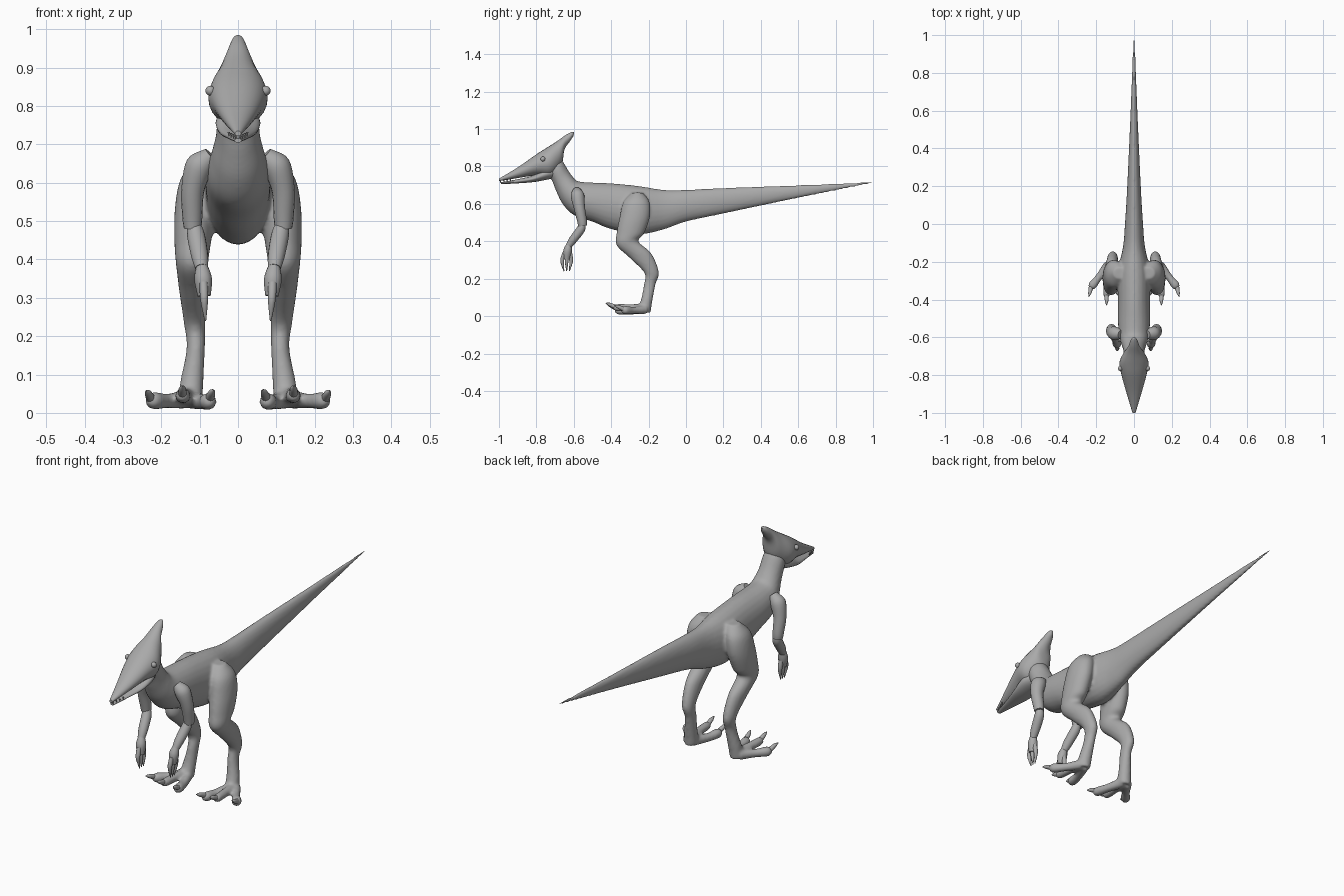
import bpy, bmesh, math
from mathutils import Vector

if "Cube" in bpy.data.objects:
    bpy.data.objects.remove(bpy.data.objects["Cube"])

grey = bpy.data.materials.new("matte grey skin")
grey.use_nodes = True
grey.diffuse_color = (.4, .4, .4, 1)
grey.node_tree.nodes["Principled BSDF"].inputs["Base Color"].default_value = (.4, .4, .4, 1)


def spans(rows):
    """Rows of (x, half width, y and z of one edge, y and z of the other) to rings."""
    rings = []
    for x, w, y1, z1, y2, z2 in rows:
        p, q = Vector((x, y1, z1)), Vector((x, y2, z2))
        rings.append(((p + q) / 2, (p - q) / 2, Vector((w, 0, 0))))
    return rings


def tube(rows):
    """Rows of (x, y, z, radius) to round rings across the path."""
    pts = [Vector(r[:3]) for r in rows]
    rings = []
    for i, row in enumerate(rows):
        t = (pts[min(i + 1, len(pts) - 1)] - pts[max(i - 1, 0)]).normalized()
        side = Vector((1, 0, 0))
        side = (side - t * side.dot(t)).normalized()
        rings.append((pts[i], t.cross(side) * row[3], side * row[3]))
    return rings


def blend(a, b, c, d, t):
    """Smooth curve from b to c."""
    return b + (c - a) * (t / 2) + (a * 2 - b * 5 + c * 4 - d) * (t * t / 2) \
        + (b * 3 - a - c * 3 + d) * (t ** 3 / 2)


def loft(bm, rings, mirror=False, sides=24, steps=5):
    """Closed skin through the rings, with smooth steps in between."""
    n = len(rings)
    fine = []
    for i in range(n - 1):
        four = [rings[max(0, min(n - 1, i + k))] for k in (-1, 0, 1, 2)]
        for s in range(steps):
            fine.append([blend(*(r[k] for r in four), s / steps) for k in range(3)])
    fine.append(rings[-1])
    for sign in ((1, -1) if mirror else (1,)):
        loops = []
        for c, a, b in fine:
            loop = []
            for k in range(sides):
                ang = math.tau * k / sides
                v = c + a * math.cos(ang) + b * math.sin(ang)
                loop.append(bm.verts.new((v.x * sign, v.y, v.z)))
            loops.append(loop)
        for lo, hi in zip(loops, loops[1:]):
            for k in range(sides):
                j = (k + 1) % sides
                bm.faces.new((lo[k], lo[j], hi[j], hi[k]))
        bm.faces.new(loops[0])
        bm.faces.new(loops[-1])


def finish(name, bm):
    bmesh.ops.recalc_face_normals(bm, faces=bm.faces)
    mesh = bpy.data.meshes.new(name)
    bm.to_mesh(mesh)
    bm.free()
    mesh.materials.append(grey)
    obj = bpy.data.objects.new(name, mesh)
    bpy.context.collection.objects.link(obj)
    bpy.ops.object.select_all(action="DESELECT")
    obj.select_set(True)
    bpy.context.view_layer.objects.active = obj
    bpy.ops.object.shade_smooth_by_angle(angle=math.radians(50))
    return obj


def part(name, *lofts, mirror=True, sides=16):
    bm = bmesh.new()
    for rings in lofts:
        loft(bm, rings, mirror, sides)
    return finish(name, bm)


# Tail, torso and neck
trunk = spans([
    (0, .003, 1, .718, 1, .711),
    (0, .018, .6, .7, .6, .632),
    (0, .036, .2, .685, .2, .548),
    (0, .048, 0, .675, 0, .505),
    (0, .058, -.12, .675, -.12, .463),
    (0, .085, -.25, .695, -.25, .438),
    (0, .085, -.4, .71, -.4, .465),
    (0, .085, -.52, .715, -.5, .505),
    (0, .08, -.58, .722, -.6, .54),
    (0, .068, -.605, .745, -.66, .6),
    (0, .057, -.63, .78, -.695, .67),
    (0, .055, -.66, .83, -.72, .73),
    (0, .045, -.69, .86, -.76, .78)])

# Thigh, shin and ankle
leg = spans([
    (.075, .035, -.29, .66, -.23, .66),
    (.1, .05, -.335, .61, -.195, .61),
    (.112, .053, -.355, .53, -.193, .53),
    (.118, .048, -.37, .45, -.225, .44),
    (.12, .042, -.372, .38, -.255, .4),
    (.118, .036, -.3, .31, -.185, .335),
    (.113, .028, -.222, .23, -.145, .235),
    (.11, .024, -.225, .17, -.163, .17),
    (.12, .03, -.24, .09, -.18, .08),
    (.125, .033, -.26, .05, -.19, .012)])

# Three splayed toes
toes = [
    tube([(.12, -.22, .035, .025), (.09, -.3, .028, .02), (.077, -.36, .03, .022), (.073, -.38, .03, .01)]),
    tube([(.13, -.22, .04, .025), (.14, -.3, .044, .02), (.145, -.37, .045, .019), (.145, -.39, .047, .01)]),
    tube([(.14, -.22, .035, .025), (.185, -.28, .031, .019), (.22, -.325, .032, .023), (.23, -.345, .034, .01)])]

bm = bmesh.new()
loft(bm, trunk)
for rings in [leg] + toes:
    loft(bm, rings, mirror=True)
body = finish("body_and_legs", bm)

# Fuse the limbs into the trunk and soften the joins
fuse = body.modifiers.new("fuse", "REMESH")
fuse.mode = "VOXEL"
fuse.voxel_size = .007
fuse.use_smooth_shade = True
soften = body.modifiers.new("soften", "SMOOTH")
soften.factor = .5
soften.iterations = 6

# Toe claws
claws = []
for x, y, z, dx in ((.073, -.37, .04, -.01), (.145, -.38, .05, 0), (.228, -.335, .038, .012)):
    claws.append(tube([(x, y, z, .012), (x + dx / 2, y - .03, z + .013, .009),
                       (x + dx, y - .05, z + .02, .001)]))
part("toe_claws", *claws, sides=10)

# Head with swept-back crest and upper beak
part("head", spans([
    (0, .008, -1, .735, -1, .722),
    (0, .038, -.9, .795, -.9, .738),
    (0, .066, -.8, .865, -.8, .753),
    (0, .077, -.745, .9, -.72, .75),
    (0, .052, -.69, .935, -.665, .81),
    (0, .03, -.645, .967, -.65, .89),
    (0, .018, -.61, .985, -.62, .935),
    (0, .006, -.598, .982, -.602, .962)]), mirror=False, sides=24)

# Lower jaw
part("lower_jaw", spans([
    (0, .01, -.99, .716, -.99, .705),
    (0, .03, -.9, .732, -.9, .71),
    (0, .05, -.82, .752, -.82, .716),
    (0, .058, -.75, .79, -.75, .728),
    (0, .04, -.7, .8, -.7, .74)]), mirror=False, sides=24)

# Small teeth along the front of the beak
teeth = []
for i in range(4):
    x, y, z = .006 + i * .006, -.992 + i * .018, .724 + i * .003
    teeth.append(tube([(x, y, z, .004), (x, y, z - .012, .001)]))
part("teeth", *teeth, sides=6)

# Eyes: a ball in a raised lid
for sign, side in ((1, "left"), (-1, "right")):
    bm = bmesh.new()
    bmesh.ops.create_uvsphere(bm, u_segments=16, v_segments=10, radius=.013)
    finish(side + "_eye", bm).location = (sign * .072, -.765, .84)

# Arms in overlapping segments
part("upper_arms", tube([
    (.07, -.585, .672, .022), (.1, -.58, .645, .036), (.118, -.57, .58, .03),
    (.119, -.556, .51, .026), (.118, -.553, .482, .023)]))
part("forearms", tube([
    (.117, -.552, .5, .015), (.11, -.562, .465, .023), (.1, -.603, .41, .022),
    (.095, -.625, .378, .017)]))
hand = [tube([(.095, -.622, .39, .013), (.091, -.633, .35, .023), (.088, -.638, .305, .017)])]
for d in (-.024, 0, .024):
    hand.append(tube([(.09, -.635 + d * .6, .34, .011), (.088, -.638 + d, .295, .01),
                      (.085, -.638 + d * .6, .24, .002)]))
part("hands", *hand, sides=12)
